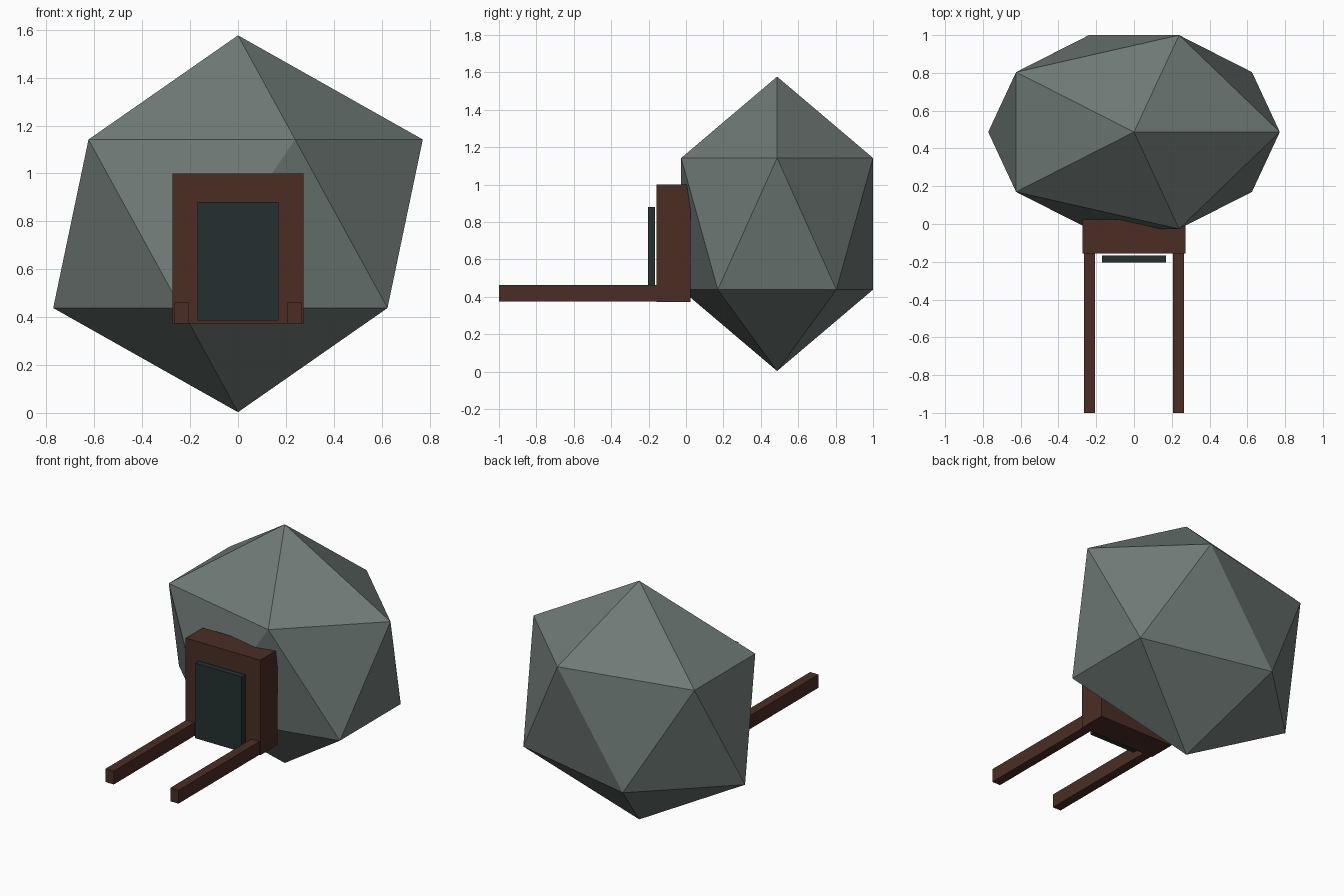
import bpy, bmesh
from mathutils import Matrix, Vector

cube = bpy.data.objects.get("Cube")
if cube:
    bpy.data.objects.remove(cube, do_unlink=True)


def material(name, rgb):
    m = bpy.data.materials.new(name)
    m.use_nodes = True
    colour = (*rgb, 1)
    m.diffuse_color = colour
    m.node_tree.nodes["Principled BSDF"].inputs["Base Color"].default_value = colour
    return m


stone = material("grey green stone", (0.16, 0.195, 0.182))
wood = material("dark brown wood", (0.069, 0.027, 0.018))
slate = material("dark teal panel", (0.0185, 0.03, 0.03))


def add_object(name, bm, mat):
    mesh = bpy.data.meshes.new(name)
    bm.to_mesh(mesh)
    bm.free()
    mesh.materials.append(mat)
    obj = bpy.data.objects.new(name, mesh)
    bpy.context.collection.objects.link(obj)
    return obj


def box(name, low, high, mat):
    low, high = Vector(low), Vector(high)
    bm = bmesh.new()
    bmesh.ops.create_cube(bm, size=1, matrix=Matrix.LocRotScale((low + high) / 2, None, high - low))
    return add_object(name, bm, mat)


# Faceted boulder body
bm = bmesh.new()
bmesh.ops.create_icosphere(bm, subdivisions=1, radius=1,
                           matrix=Matrix.LocRotScale((0, 0.487, 0.79), None, (0.863, 0.603, 0.787)))
add_object("boulder_body", bm, stone)

# Door surround and the panel floating just in front of it
box("door_frame", (-0.273, -0.157, 0.373), (0.273, 0.023, 1.0), wood)
box("door_panel", (-0.17, -0.204, 0.385), (0.17, -0.166, 0.88), slate)

# Pair of forward rails
for side, name in ((-1, "right_rail"), (1, "left_rail")):
    x = side * 0.236
    box(name, (x - 0.03, -1, 0.374), (x + 0.03, -0.15, 0.462), wood)
